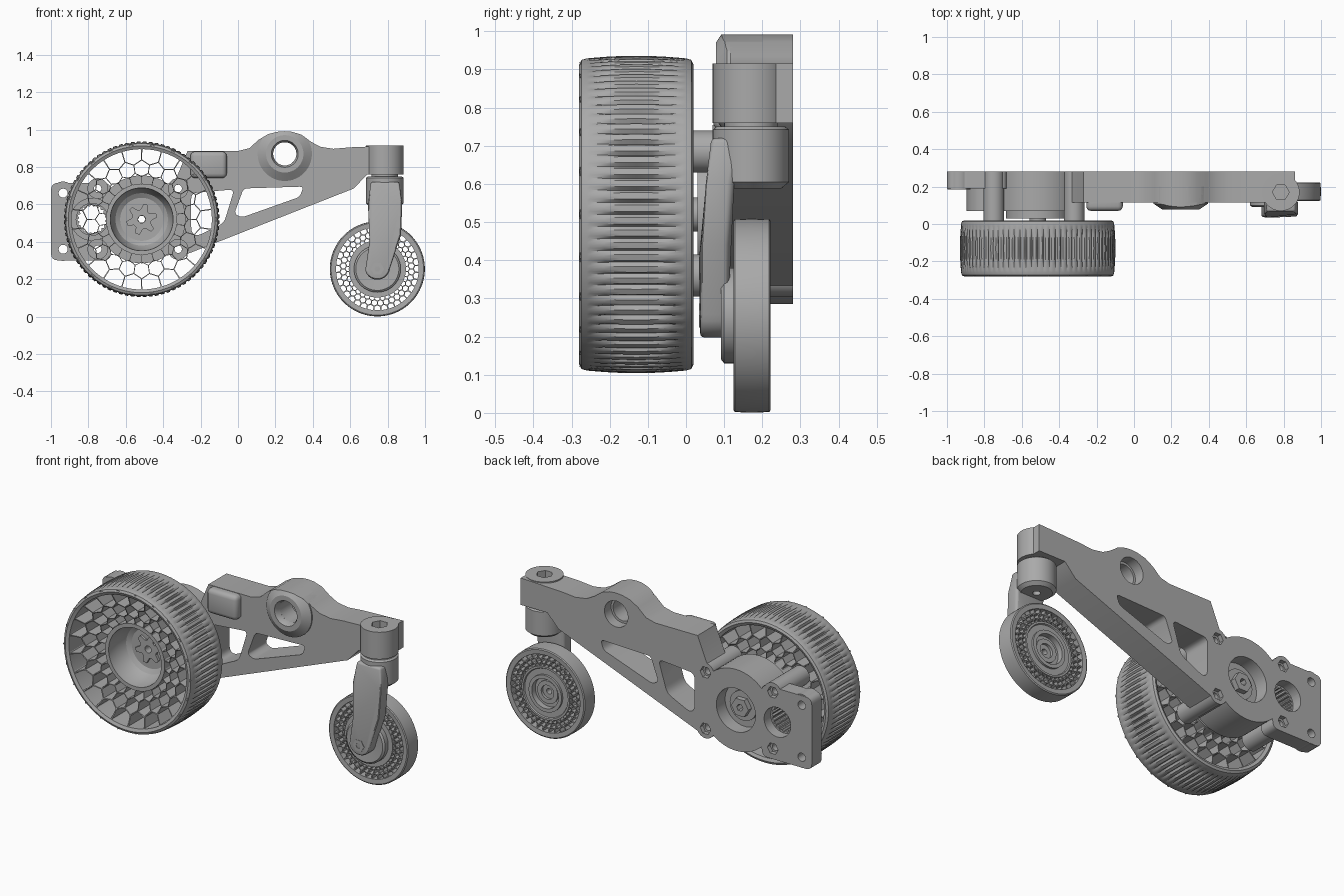
import bpy, bmesh
from math import sin, cos, pi, exp, radians
from mathutils import Vector

if "Cube" in bpy.data.objects:
    bpy.data.objects.remove(bpy.data.objects["Cube"])

grey = bpy.data.materials.new("medium_grey")
grey.use_nodes = True
grey.diffuse_color = (0.4, 0.4, 0.4, 1)
grey.node_tree.nodes["Principled BSDF"].inputs["Base Color"].default_value = (0.4, 0.4, 0.4, 1)
parts = []


def finish(name, bm):
    bmesh.ops.remove_doubles(bm, verts=bm.verts, dist=0.0002)
    bmesh.ops.recalc_face_normals(bm, faces=bm.faces)
    mesh = bpy.data.meshes.new(name)
    bm.to_mesh(mesh)
    bm.free()
    mesh.materials.append(grey)
    ob = bpy.data.objects.new(name, mesh)
    bpy.context.collection.objects.link(ob)
    parts.append(ob)
    return ob


def lathe(name, centre, profile, n=64, axis="Y", width=2):
    """Spin a closed (radius, height, tooth depth) profile; teeth repeat every 4 steps."""
    bm = bmesh.new()
    c = Vector(centre)
    rings = []
    for i in range(n):
        a = 2 * pi * i / n
        ring = []
        for p in profile:
            r = p[0] - (p[2] if len(p) > 2 and i % 4 < width else 0)
            u, v = r * cos(a), r * sin(a)
            ring.append(bm.verts.new(c + Vector((u, p[1], v) if axis == "Y" else (u, v, p[1]))))
        rings.append(ring)
    m = len(profile)
    for i in range(n):
        for j in range(m):
            k = (j + 1) % m
            bm.faces.new((rings[i][j], rings[i][k], rings[(i + 1) % n][k], rings[(i + 1) % n][j]))
    bmesh.ops.dissolve_degenerate(bm, dist=0.0002, edges=bm.edges)
    return finish(name, bm)


def tube(name, x, z, outer, inner, y0, y1, n=48):
    return lathe(name, (x, 0, z), [(inner, y0), (outer, y0), (outer, y1), (inner, y1)], n)


def rounded(outline, radius):
    """Replace each corner by a short quadratic curve."""
    pts = [Vector(p) for p in outline]
    out = []
    for i, p in enumerate(pts):
        ends = []
        for q in (pts[i - 1], pts[(i + 1) % len(pts)]):
            d = q - p
            ends.append(p + d.normalized() * min(radius, d.length * 0.45))
        for t in (0, 0.25, 0.5, 0.75, 1):
            out.append(ends[0] * (1 - t) ** 2 + p * 2 * t * (1 - t) + ends[1] * t * t)
    return out


def prism(name, outline, y0, y1):
    """Extrude an x-z outline along y."""
    bm = bmesh.new()
    front, back = [[bm.verts.new((x, y, z)) for x, z in outline] for y in (y0, y1)]
    bm.faces.new(front)
    bm.faces.new(back[::-1])
    for i in range(len(front)):
        bm.faces.new((front[i - 1], front[i], back[i], back[i - 1]))
    return finish(name, bm)


def apply(ob, mod):
    bpy.context.view_layer.objects.active = ob
    bpy.ops.object.modifier_apply(modifier=mod.name)


def cut(targets, cutter, operation="DIFFERENCE"):
    for ob in targets:
        mod = ob.modifiers.new("cut", "BOOLEAN")
        mod.operation, mod.object, mod.solver = operation, cutter, "EXACT"
        apply(ob, mod)
    parts.remove(cutter)
    bpy.data.objects.remove(cutter)


def drill(targets, x, z, r, y0=-0.1, y1=0.4, n=48):
    cut(targets, lathe("drill", (x, 0, z), [(0, y0), (r, y0), (r, y1), (0, y1)], n))


def bevel(ob, width):
    mod = ob.modifiers.new("edge", "BEVEL")
    mod.width, mod.segments, mod.limit_method = width, 3, "ANGLE"
    apply(ob, mod)


def honeycomb(name, x, z, n, rows, radius, front, back, wall):
    """Rings of open hexagonal cells that shrink towards the hub; front/back give y by radius."""
    bm = bmesh.new()
    w = 2 * pi / n
    s = w / 3 ** 0.5
    for row in range(rows):
        for i in range(n):
            loops = []
            for scale, side in ((1, front), (wall, front), (wall, back), (1, back)):
                loop = []
                for k in range(6):
                    t = pi / 6 + k * pi / 3
                    a = (i + row / 2) * w + scale * s * cos(t)
                    r = radius * exp(-1.5 * s * row + scale * s * sin(t))
                    loop.append(bm.verts.new((x + r * cos(a), side(r), z + r * sin(a))))
                loops.append(loop)
            for one, two in zip(loops, loops[1:]):
                for k in range(6):
                    m = (k + 1) % 6
                    bm.faces.new((one[k], one[m], two[m], two[k]))
    return finish(name, bm)


# Drive wheel: ribbed tyre, open cell web, dished hub
WX, WZ = -0.515, 0.52
AX = (WX, 0, WZ)
tread = [(0.375, -0.272), (0.392, -0.28), (0.405, -0.274), (0.409, -0.26)]
tread += [(0.416 - 0.006 * t * t, -0.13 + 0.12 * t, 0.012 * (1 - t * t) + 0.001)
          for t in (-1, -0.7, -0.35, 0, 0.35, 0.7, 1)]
tread += [(0.409, 0.0), (0.405, 0.014), (0.392, 0.02), (0.375, 0.012)]
lathe("drive_tyre", AX, tread, 320, width=1)
honeycomb("drive_wheel_web", WX, WZ, 22, 3, 0.345,
          lambda r: -0.2 - 0.07 * (r - 0.19) / 0.19, lambda r: 0.005, 0.94)
lathe("drive_hub", AX, [(0.02, -0.07), (0.115, -0.07), (0.14, -0.085), (0.163, -0.13), (0.168, -0.205),
                        (0.19, -0.205), (0.19, 0.02), (0.02, 0.02)], 72)
star = [(WX + r * cos(a), WZ + r * sin(a)) for i in range(24)
        for r, a in [(0.083 if i % 4 < 2 else 0.052, (i + 0.5) * pi / 12)]]
drill([prism("hub_spline", star, -0.085, -0.06)], WX, WZ, 0.02)
tube("drive_axle", WX, WZ, 0.045, 0.02, -0.08, 0.2)

# Main arm with hump, sloping underside and windows
outline = [(-0.27, 0.885), (0.0, 0.885), (0.06, 0.9), (0.11, 0.945), (0.16, 0.975), (0.21, 0.988),
           (0.25, 0.991), (0.29, 0.988), (0.34, 0.972), (0.39, 0.935), (0.44, 0.908), (0.51, 0.897),
           (0.6, 0.905), (0.86, 0.915), (0.86, 0.76), (0.69, 0.76), (0.62, 0.685), (-0.27, 0.335),
           (-0.33, 0.305), (-0.37, 0.34), (-0.37, 0.68), (-0.33, 0.74)]
arm = prism("main_arm", outline, 0.115, 0.28)
for window, r in (([(0.03, 0.685), (0.35, 0.695), (0.33, 0.64), (0.02, 0.53), (-0.02, 0.55)], 0.02),
                  ([(-0.25, 0.66), (-0.02, 0.68), (-0.075, 0.5), (-0.22, 0.43), (-0.25, 0.45)], 0.03)):
    cut([arm], prism("window", rounded(window, r), 0, 0.4))

# Gear case, motor plate and pinion opening
plate = prism("motor_plate", rounded([(-1, 0.3), (-1, 0.715), (-0.68, 0.715), (-0.68, 0.3)], 0.04), 0.19, 0.28)
case = lathe("gear_case", AX, [(0.02, 0.03), (0.17, 0.03), (0.17, 0.07), (0.235, 0.07), (0.235, 0.28),
                               (0.125, 0.28), (0.125, 0.2), (0.02, 0.2)], 72)
GX = -0.78
pinion_case = tube("pinion_case", GX, WZ, 0.115, 0.06, 0.07, 0.275)
drill([plate, case, pinion_case], GX, WZ, 0.085)
drill([plate, arm], WX, WZ, 0.13)
lathe("pinion_teeth", (GX, 0, WZ), [(0.087, 0.09), (0.07, 0.09, -0.008), (0.07, 0.22, -0.008), (0.087, 0.22)], 80)
tube("axle_washer", WX, WZ, 0.085, 0.02, 0.19, 0.215)
tube("axle_bolt", WX, WZ, 0.055, 0.02, 0.2, 0.245, 6)

# Spacers with hexagonal pockets behind, and plate mounting holes
for x in (-0.75, -0.32):
    for z in (0.685, 0.36):
        spacer = tube("spacer", x, z, 0.055, 0.02, 0.02, 0.28)
        drill([plate, arm, case, pinion_case], x, z, 0.02, n=24)
        drill([plate, arm, case, spacer], x, z, 0.034, 0.255, 0.4, 6)
for z in (0.66, 0.36):
    ear = tube("plate_ear", -0.935, z, 0.062, 0.022, 0.185, 0.278)
    drill([plate, ear], -0.935, z, 0.024, n=24)

# Pivot boss trimmed to the arm's hump, and stop block
boss = lathe("pivot_boss", (0.25, 0, 0.87), [(0.062, 0.14), (0.062, 0.1), (0.072, 0.078), (0.1, 0.078),
                                            (0.145, 0.108), (0.145, 0.2), (0.062, 0.2)])
cut([boss], prism("hump_limit", outline, 0, 0.4), "INTERSECT")
drill([arm], 0.25, 0.87, 0.062)
drill([arm], 0.25, 0.87, 0.075, 0.22, 0.4)
bevel(prism("stop_block", [(-0.255, 0.74), (-0.255, 0.883), (-0.06, 0.883), (-0.06, 0.74)], 0.07, 0.16), 0.025)

# Caster swivel: socket on the arm, hexagonal bolt pocket, fork head
SX, SY = 0.785, 0.17
socket = lathe("swivel_socket", (SX, SY, 0), [(0, 0.76), (0.1, 0.76), (0.1, 0.916), (0, 0.916)], axis="Z")
cut([socket, arm], lathe("pocket", (SX, SY, 0), [(0, 0.87), (0.045, 0.87), (0.045, 1), (0, 1)], 6, "Z"))
lathe("swivel_neck", (SX, SY, 0), [(0, 0.73), (0.07, 0.73), (0.07, 0.77), (0, 0.77)], axis="Z")
lathe("fork_head", (SX, SY, 0), [(0.02, 0.62), (0.02, 0.588), (0.08, 0.588), (0.1, 0.605), (0.1, 0.742),
                                (0.09, 0.75), (0, 0.75), (0, 0.62)], axis="Z")

# Fork leg, tapering to a rounded end
CX, CZ = 0.745, 0.255
foot = [(CX + 0.068 * cos(a), CZ + 0.01 + 0.068 * sin(a)) for a in [pi + 0.3 + i * (pi - 0.4) / 10 for i in range(11)]]
leg = prism("fork_leg", foot + [(0.872, 0.44), (0.878, 0.6), (0.862, 0.72), (0.71, 0.72), (0.695, 0.6), (0.703, 0.4)],
            0.037, 0.11)
for v in leg.data.vertices:
    if v.co.z > 0.5:
        v.co.y += 0.03 if v.co.z > 0.65 else 0.01
bevel(leg, 0.012)
tube("caster_bolt", CX, CZ, 0.036, 0.016, 0.034, 0.06, 6)

# Caster wheel
lathe("caster_tyre", (CX, 0, CZ), [(0.221, 0.126), (0.247, 0.124), (0.253, 0.128), (0.254, 0.172), (0.253, 0.218),
                                  (0.247, 0.222), (0.221, 0.22)], 96)
honeycomb("caster_web", CX, CZ, 36, 3, 0.212, lambda r: 0.132, lambda r: 0.213, 0.82)
lathe("caster_hub", (CX, 0, CZ), [(0.016, 0.1), (0.115, 0.092), (0.125, 0.1), (0.125, 0.128), (0.153, 0.128),
                                 (0.153, 0.217), (0.142, 0.217), (0.138, 0.21), (0.105, 0.21), (0.105, 0.222),
                                 (0.085, 0.222), (0.085, 0.19), (0.065, 0.19), (0.065, 0.2), (0.04, 0.2),
                                 (0.04, 0.185), (0.016, 0.185)])

# Smooth curved surfaces, keep hard edges
bpy.ops.object.select_all(action="DESELECT")
for ob in parts:
    if not ob.name.endswith("_web"):
        ob.select_set(True)
        bpy.context.view_layer.objects.active = ob
bpy.ops.object.shade_smooth_by_angle(angle=radians(30))
